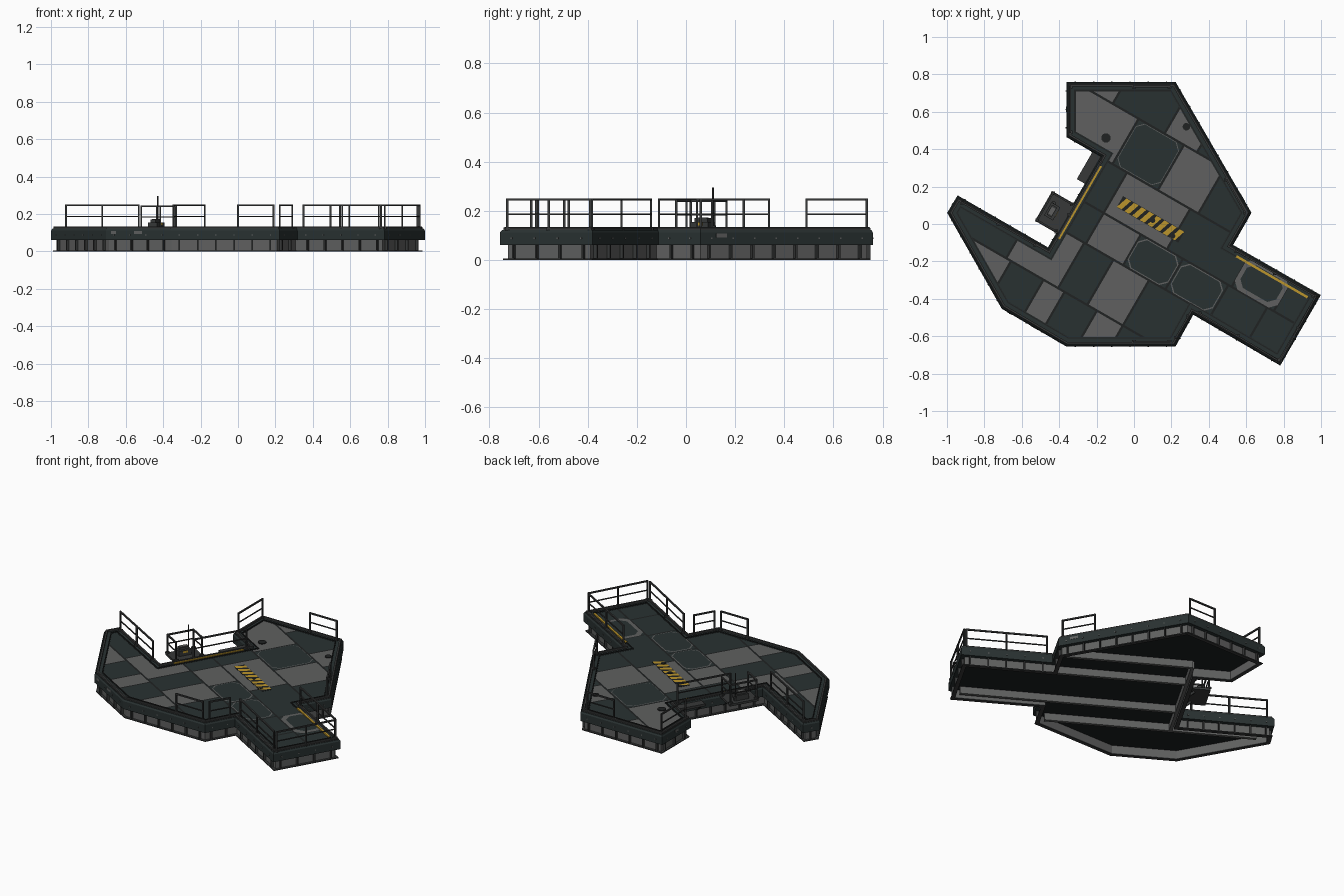
import bpy, bmesh, math
from mathutils import Vector, Matrix

if "Cube" in bpy.data.objects:
    bpy.data.objects.remove(bpy.data.objects["Cube"])

# ---- materials
def mat(name, c):
    m = bpy.data.materials.new(name)
    m.diffuse_color = (*c, 1)
    m.use_nodes = True
    m.node_tree.nodes["Principled BSDF"].inputs["Base Color"].default_value = m.diffuse_color
    return m
GREEN = mat("dark green paint", (.022, .031, .031))
GREY = mat("grey plate", (.115, .117, .116))
DARK = mat("dark steel", (.038, .040, .040))
SEAM = mat("seam black", (.014, .016, .016))
UNDER = mat("underside black", (.011, .014, .015))
YELLOW = mat("safety yellow", (.50, .30, .025))

# ---- helpers; the deck grid is turned 30 degrees, so (u, v) runs along it
C, S = math.cos(math.radians(30)), .5
def P(u, v, z=0):
    return Vector((C * u + S * v, -S * u + C * v, z))

def finish(bm, name, *mats, fix=True):
    if fix:
        bmesh.ops.recalc_face_normals(bm, faces=bm.faces)
    me = bpy.data.meshes.new(name)
    bm.to_mesh(me)
    bm.free()
    for m in mats:
        me.materials.append(m)
    ob = bpy.data.objects.new(name, me)
    bpy.context.collection.objects.link(ob)
    return ob

def bar(bm, a, b, w, h):
    """box from a to b, w wide and h high"""
    a, b = Vector(a), Vector(b)
    d = b - a
    rot = d.to_track_quat('X', 'Z').to_matrix().to_4x4()
    m = Matrix.Translation((a + b) / 2) @ rot @ Matrix.Diagonal((d.length, w, h, 1))
    bmesh.ops.create_cube(bm, size=1, matrix=m)

def box_uv(bm, u0, u1, v0, v1, z0, z1):
    v, z = (v0 + v1) / 2, (z0 + z1) / 2
    bar(bm, P(u0, v, z), P(u1, v, z), v1 - v0, z1 - z0)

def disc(bm, c, r, z0, z1, n=16):
    bmesh.ops.create_cone(bm, cap_ends=True, segments=n, radius1=r, radius2=r, depth=z1 - z0,
                          matrix=Matrix.Translation((c[0], c[1], (z0 + z1) / 2)))

# ---- platform outline, anticlockwise
OUT = [Vector(p) for p in [
    (-.362, .76), (-.362, .465), (-.18, .36), (-.46, -.125), (-.943, .153), (-.999, .06),
    (-.707, -.453), (-.362, -.655), (.222, -.655), (.317, -.485), (.782, -.757), (.999, -.38),
    (.53, -.112), (.628, .06), (.222, .76)]]
N = len(OUT)

def inset(d):
    pts = []
    for i in range(N):
        p = OUT[i]
        e0, e1 = (p - OUT[i - 1]).normalized(), (OUT[(i + 1) % N] - p).normalized()
        n0, n1 = Vector((-e0.y, e0.x)), Vector((-e1.y, e1.x))
        pts.append(p + (n0 + n1) * (d / (1 + n0.dot(n1))))
    return pts

def ring(name, profile, m):
    """sweep a closed (inset, height) profile round the outline"""
    bm = bmesh.new()
    loops = [[bm.verts.new((p.x, p.y, z)) for p in inset(d)] for d, z in profile]
    for k, lo in enumerate(loops):
        nx = loops[(k + 1) % len(loops)]
        for i in range(N):
            j = (i + 1) % N
            bm.faces.new((lo[i], lo[j], nx[j], nx[i]))
    return finish(bm, name, m)

ring("side_band", [(0, .062), (0, .112), (.006, .122), (.05, .122), (.05, .062)], GREEN)
ring("rim_curb", [(.010, .12), (.010, .130), (.014, .134), (.024, .134), (.024, .12)], DARK)
ring("rim_inner_lip", [(.042, .12), (.042, .127), (.048, .127), (.048, .12)], SEAM)
ring("skirt_wall", [(.024, .004), (.024, .064), (.032, .064), (.032, .004)], GREY)
ring("skirt_flange", [(.009, 0), (.009, .006), (.033, .006), (.033, 0)], DARK)

# ---- skirt ribs and band bolts along each edge
ribs, bolts = bmesh.new(), bmesh.new()
for i in range(N):
    a, b = OUT[i], OUT[(i + 1) % N]
    e = (b - a).normalized()
    n = Vector((-e.y, e.x))
    k = max(1, round((b - a).length / .1))
    for j in range(k):
        q = a.lerp(b, (j + .5) / k)
        o = q + n * .017
        bar(ribs, (*(o - e * .004), .033), (*(o + e * .004), .033), .016, .062)
        bar(bolts, (*(q - n * .003), .088), (*(q + n * .003), .088), .007, .007)
finish(ribs, "skirt_ribs", DARK)
finish(bolts, "band_bolts", GREY)

# ---- slab under the deck
bm = bmesh.new()
f = bm.faces.new([bm.verts.new((p.x, p.y, .058)) for p in inset(.03)])
ext = bmesh.ops.extrude_face_region(bm, geom=[f])
bmesh.ops.translate(bm, verts=[g for g in ext["geom"] if isinstance(g, bmesh.types.BMVert)], vec=(0, 0, .058))
finish(bm, "deck_slab", UNDER)

# ---- deck plates: the outline cut in rows, then each row in plates (a = grey, g = green)
ROWS = [(-2, -.5, [-.47, -.27, -.14, .06, .22], "agagag"),
        (-.5, -.22, [-.5, -.18, 0, .22], "gagag"),
        (-.22, -.03, [-.17, .06, .32, .6, .84], "gagggg"),
        (-.03, .22, [-.17, .22, .62, .88], "gaggg"),
        (.22, .5, [-.26, .02, .27], "agag"),
        (.5, 2, [-.42, -.1, .1], "gaga")]
ROWS[-1] = (.5, 2, [-.42, -.1, .1], "agag")
U, V = P(1, 0), P(0, 1)
bm = bmesh.new()
bm.faces.new([bm.verts.new((p.x, p.y, .121)) for p in inset(.045)])

def cut(faces, co, no):
    geom = {g for f in faces for g in (f, *f.edges, *f.verts)}
    bmesh.ops.bisect_plane(bm, geom=list(geom), dist=1e-5, plane_co=co, plane_no=no)

def row_faces(v0, v1):
    return [f for f in bm.faces if v0 < f.calc_center_median().dot(V) < v1]

for r in ROWS[1:]:
    cut(bm.faces[:], P(0, r[0]), V)
for v0, v1, us, cols in ROWS:
    for u in us:
        cut(row_faces(v0, v1), P(u, 0), U)
    for f in row_faces(v0, v1):
        k = sum(f.calc_center_median().dot(U) > u for u in us)
        f.material_index = int(cols[k] == "g")
seams = bmesh.ops.inset_individual(bm, faces=bm.faces[:], thickness=.006, use_even_offset=True)["faces"]
for f in seams:
    f.material_index = 2
finish(bm, "deck_plates", GREY, GREEN, SEAM, fix=False)

# ---- repainted patches with cut corners, over a worn grey border
PATCHES = [(.75, .065, .11, .07, .022), (.19, -.125, .12, .085, .005),
           (.46, -.125, .125, .085, .005), (-.12, .36, .13, .13, .003)]
for name, grow, z, m in [("worn_borders", 1, .1222, GREY), ("deck_patches", 0, .1232, GREEN)]:
    bm = bmesh.new()
    for u, v, w, h, g in PATCHES:
        q, w, h = .035, w + g * grow, h + g * grow
        pts = [(w, h - q), (w - q, h), (q - w, h), (-w, h - q), (-w, q - h), (q - w, -h), (w - q, -h), (w, q - h)]
        bm.faces.new([bm.verts.new(P(u + x, v + y, z)) for x, y in reversed(pts)])
        bm.faces.ensure_lookup_table()
        bm.faces[-1].normal_update()
        if bm.faces[-1].normal.z < 0:
            bm.faces[-1].normal_flip()
    finish(bm, name, m, fix=False)

# ---- bare scuffs on the side band
bm = bmesh.new()
for i, t, w in [(6, .5, .05), (6, .12, .03), (13, .12, .05), (0, .5, .03)]:
    a, b = OUT[i], OUT[(i + 1) % N]
    e = (b - a).normalized()
    q = a.lerp(b, t)
    bar(bm, (*(q - e * w / 2), .1), (*(q + e * w / 2), .1), .003, .016)
finish(bm, "band_scuffs", GREY)

# ---- hazard marking and yellow edge strips
bm = bmesh.new()
box_uv(bm, -.125, .255, .032, .1, .12, .1225)
finish(bm, "hazard_base", SEAM)
bm = bmesh.new()
for i in range(8):
    u = -.125 + i * .047
    bm.faces.new([bm.verts.new(P(u + a, b, .1245)) for a, b in
                  [(0, .034), (.028, .034), (.05, .098), (.022, .098)]])
finish(bm, "hazard_stripes", YELLOW)
bm = bmesh.new()
box_uv(bm, -.316, -.302, -.27, .18, .121, .129)
box_uv(bm, .56, 1.0, .118, .131, .121, .129)
finish(bm, "edge_strips", YELLOW)

# ---- deck hatches
bm = bmesh.new()
for x, y, r in [(-.15, .46, .025), (.1, .02, .014), (.207, -.064, .014), (.28, .52, .02)]:
    disc(bm, (x, y), r, .12, .126)
finish(bm, "deck_hatches", SEAM)

# ---- guard rails
RAILS = [((-.92, .115), (-.53, -.11)), ((-.34, .49), (-.34, .735)), ((0, .735), (.19, .735)),
         ((0, -.63), (.19, -.63)), ((.223, -.61), (.29, -.495)), ((.35, -.477), (.765, -.727)),
         ((.785, -.727), (.97, -.39)), ((.96, -.382), (.545, -.142)),
         ((.595, .06), (.495, .235)), ((-.347, .045), (-.177, .338))]
bm = bmesh.new()
def rail(a, b, z0=.12, z1=.25):
    a, b = Vector((*a, 0)), Vector((*b, 0))
    up = Vector((0, 0, 1))
    n = 2 if (b - a).length > .36 else 1
    for j in range(n + 1):
        p = a.lerp(b, j / n)
        bar(bm, p + up * z0, p + up * z1, .009, .009)
        bar(bm, p + up * z0, p + up * (z0 + .012), .02, .02)
    for z, t in [(z1 - .004, .009), ((z0 + z1) / 2 + .002, .006)]:
        bar(bm, a + up * z, b + up * z, t, t)
for a, b in RAILS:
    rail(a, b)
finish(bm, "guard_rails", DARK)

# ---- operator platform in the dock, with its own rail
bm = bmesh.new()
corners = [P(u, v).to_2d() for u, v in [(-.34, -.242), (-.458, -.242), (-.458, -.074), (-.34, -.074)]]
for a, b in zip(corners, corners[1:]):
    rail(a, b, .12, .245)
finish(bm, "operator_rail", DARK)
bm = bmesh.new()
box_uv(bm, -.467, -.32, -.25, -.066, .108, .122)
box_uv(bm, -.385, -.32, .055, .225, .1, .115)
for v in (-.22, -.1, .08, .2):
    bar(bm, P(-.375, v, .105), P(-.31, v, .05), .012, .012)
finish(bm, "dock_platforms", DARK)
bm = bmesh.new()
box_uv(bm, -.44, -.385, -.2, -.12, .122, .155)
box_uv(bm, -.43, -.4, -.19, -.13, .155, .17)
finish(bm, "console", DARK)
bm = bmesh.new()
box_uv(bm, -.426, -.404, -.18, -.14, .17, .173)
finish(bm, "console_panel", GREY)
bm = bmesh.new()
box_uv(bm, -.387, -.383, -.175, -.145, .14, .152)
finish(bm, "console_label", YELLOW)
bm = bmesh.new()
disc(bm, (-.43, .11), .004, .12, .295, 8)
disc(bm, (-.43, .11), .012, .12, .14, 8)
finish(bm, "mast", DARK)

# ---- beams under the deck
bm = bmesh.new()
for v, u0, u1 in [(.33, -.29, .46), (.13, -.29, 1.0), (-.2, -.29, 1.0), (-.42, -.8, .46)]:
    box_uv(bm, u0, u1, v - .01, v + .01, .012, .06)
box_uv(bm, -.3, -.28, -.42, .33, .012, .06)
finish(bm, "floor_beams", GREY)
